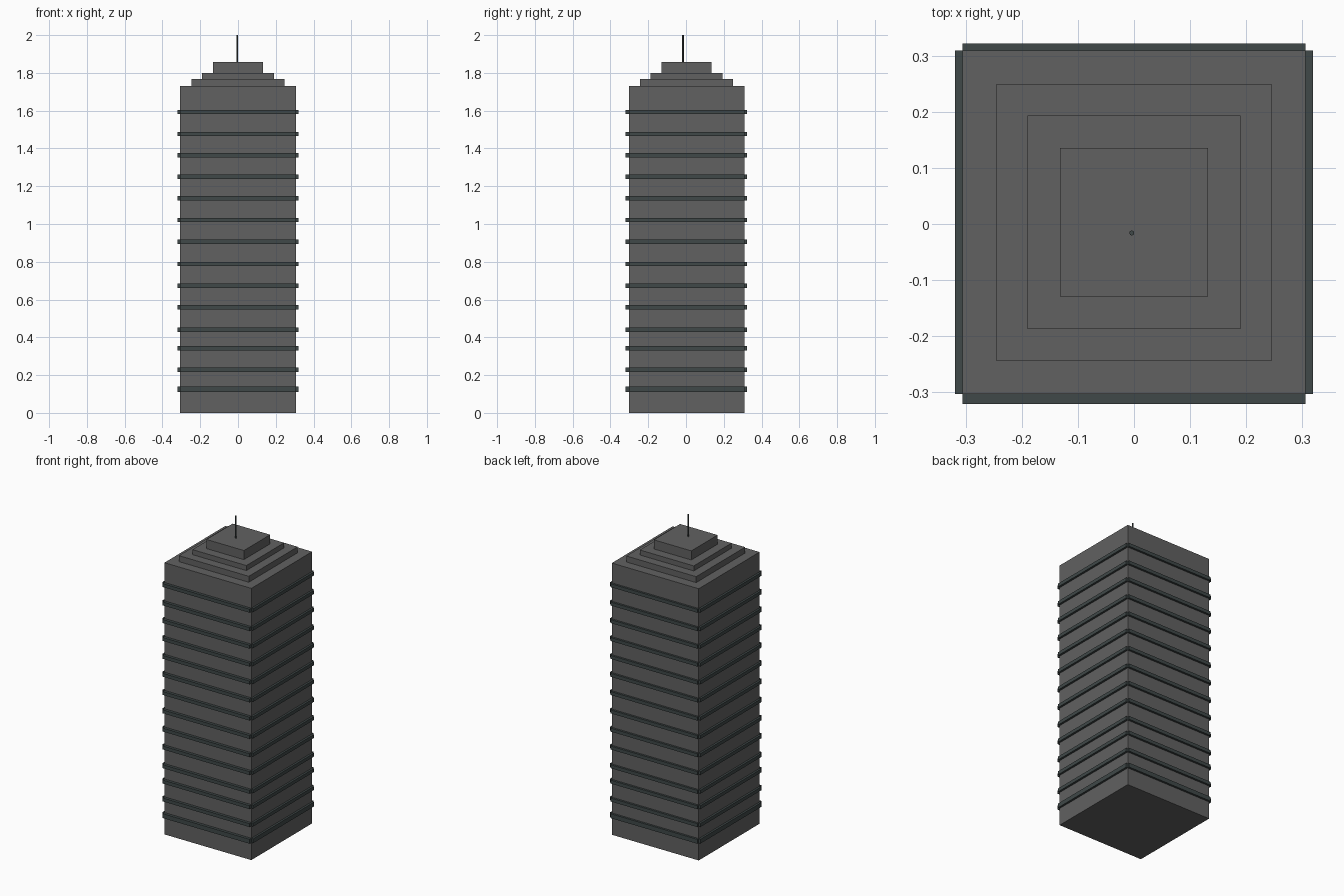
import bpy

if "Cube" in bpy.data.objects:
    bpy.data.objects.remove(bpy.data.objects["Cube"])

CY = 0.003  # tower body sits very slightly behind the origin


def material(name, rgb):
    m = bpy.data.materials.new(name)
    m.diffuse_color = (*rgb, 1)
    m.use_nodes = True
    m.node_tree.nodes["Principled BSDF"].inputs["Base Color"].default_value = m.diffuse_color
    return m


concrete = material("concrete", (0.12, 0.12, 0.12))
trim = material("dark_trim", (0.05, 0.065, 0.065))


def box(name, x0, x1, y0, y1, z0, z1, mat):
    bpy.ops.mesh.primitive_cube_add(size=1, location=((x0 + x1) / 2, (y0 + y1) / 2, (z0 + z1) / 2))
    ob = bpy.context.object
    ob.name = name
    ob.scale = (x1 - x0, y1 - y0, z1 - z0)
    bpy.ops.object.transform_apply(location=False, rotation=False, scale=True)
    ob.data.materials.append(mat)
    return ob


# Main shaft and stepped roof: half width, bottom, top
tiers = [("tower_body", 0.306, 0.0, 1.73),
         ("roof_step_lower", 0.246, 1.73, 1.768),
         ("roof_step_middle", 0.190, 1.768, 1.80),
         ("roof_step_upper", 0.132, 1.80, 1.858)]
for name, h, z0, z1 in tiers:
    box(name, -h, h, CY - h, CY + h, z0, z1, concrete)

# Floor ledges: four separate strips around each level
levels = [0.125, 0.228, 0.342, 0.440, 0.559, 0.673, 0.789,
          0.906, 1.022, 1.136, 1.250, 1.364, 1.476, 1.593]
B, E = 0.306, 0.319
for i, z in enumerate(levels):
    t = 0.014 if i == 0 else 0.011
    z0, z1 = z - t, z + t
    box(f"ledge_front_{i}", -B, B, -0.321, CY - B, z0, z1, trim)
    box(f"ledge_back_{i}", -B, B, CY + B, 0.322, z0, z1, trim)
    box(f"ledge_left_{i}", -E, -B, CY - B, CY + B, z0, z1, trim)
    box(f"ledge_right_{i}", B, E, CY - B, CY + B, z0, z1, trim)

# Rooftop antenna
bpy.ops.mesh.primitive_cylinder_add(vertices=8, radius=0.0045, depth=0.142, location=(-0.004, -0.016, 1.929))
antenna = bpy.context.object
antenna.name = "antenna"
antenna.data.materials.append(trim)
